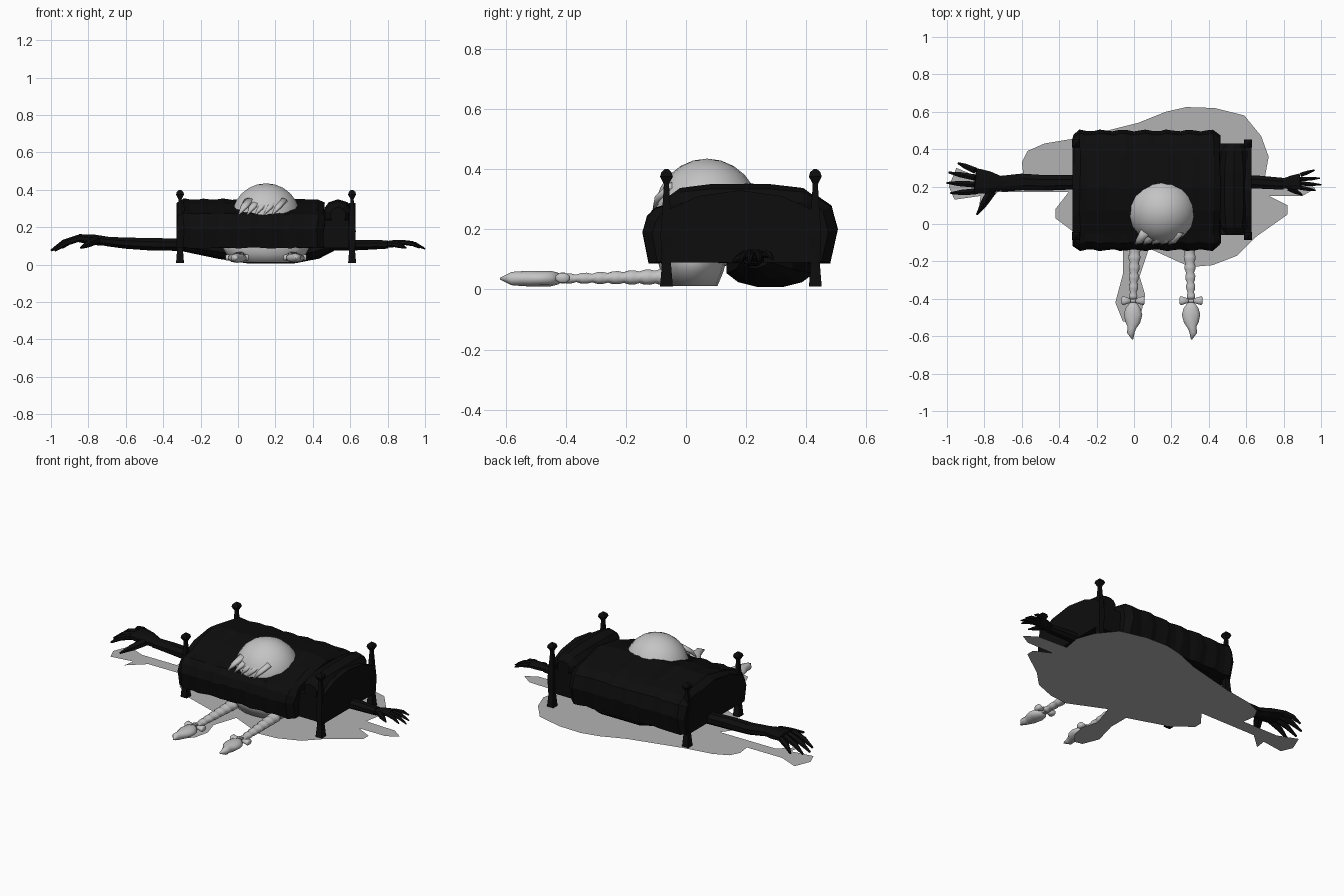
import bpy, bmesh, math, random
from mathutils import Vector

random.seed(4)
default = bpy.data.objects.get("Cube")
if default:
    bpy.data.objects.remove(default)


def material(name, value):
    m = bpy.data.materials.new(name)
    m.use_nodes = True
    col = (value, value, value, 1)
    m.diffuse_color = col
    bsdf = m.node_tree.nodes["Principled BSDF"]
    bsdf.inputs["Base Color"].default_value = col
    bsdf.inputs["Roughness"].default_value = 0.9
    return m


BLACK = material("near black", 0.004)
HAIR = material("light grey hair", 0.55)
SHADE = material("grey ground patch", 0.45)


def finish(name, bm, mat, smooth=False):
    if len(bm.faces) > 1:
        bmesh.ops.recalc_face_normals(bm, faces=bm.faces)
    mesh = bpy.data.meshes.new(name)
    bm.to_mesh(mesh)
    bm.free()
    mesh.materials.append(mat)
    for p in mesh.polygons:
        p.use_smooth = smooth
    ob = bpy.data.objects.new(name, mesh)
    bpy.context.collection.objects.link(ob)
    return ob


def loft(name, rings, mat, smooth=False):
    """Skin a list of closed rings of points and cap both ends."""
    bm = bmesh.new()
    loops = [[bm.verts.new(p) for p in ring] for ring in rings]
    n = len(loops[0])
    for a, b in zip(loops, loops[1:]):
        for i in range(n):
            j = (i + 1) % n
            bm.faces.new((a[i], a[j], b[j], b[i]))
    bm.faces.new(loops[0])
    bm.faces.new(loops[-1])
    return finish(name, bm, mat, smooth)


def tube(name, stations, mat, sides=8, smooth=False):
    """Stations are (x, y, z, half width, half height)."""
    pts = [Vector(s[:3]) for s in stations]
    rings = []
    for k, s in enumerate(stations):
        d = (pts[min(k + 1, len(pts) - 1)] - pts[max(k - 1, 0)]).normalized()
        side = Vector((1, 0, 0)) if abs(d.z) > 0.9 else d.cross(Vector((0, 0, 1))).normalized()
        up = side.cross(d)
        ring = []
        for i in range(sides):
            a = math.tau * (i + 0.5) / sides
            ring.append(pts[k] + side * s[3] * math.cos(a) + up * s[4] * math.sin(a))
        rings.append(ring)
    return loft(name, rings, mat, smooth)


def box(name, lo, hi, mat):
    rings = [[(lo[0], lo[1], z), (hi[0], lo[1], z), (hi[0], hi[1], z), (lo[0], hi[1], z)]
             for z in (lo[2], hi[2])]
    return loft(name, rings, mat)


# Bed frame, end boards and corner posts
box("bed_frame", (-0.31, -0.06, 0.09), (0.61, 0.43, 0.24), BLACK)
for label, x in (("footboard", -0.31), ("headboard", 0.61)):
    board = [(-0.07, 0.09), (0.43, 0.09), (0.43, 0.26), (0.32, 0.31), (0.18, 0.33), (0.04, 0.31), (-0.07, 0.26)]
    loft(label, [[(x + s, y, z) for y, z in board] for s in (-0.018, 0.018)], BLACK)
    for side, y in (("front", -0.065), ("back", 0.43)):
        shape = ((0.01, 0.03), (0.08, 0.022), (0.18, 0.028), (0.26, 0.02), (0.35, 0.012),
                 (0.375, 0.03), (0.39, 0.024), (0.4, 0.008))
        tube(f"{label}_{side}_post", [(x, y, z, r, r) for z, r in shape], BLACK, 4)

# Blanket with rippled hems, sagging slightly at its ends
profile = [(-0.12, 0.09), (-0.14, 0.19), (-0.125, 0.24), (-0.1, 0.27), (-0.05, 0.285), (0.07, 0.325),
           (0.2, 0.35), (0.36, 0.325), (0.43, 0.31), (0.48, 0.275), (0.5, 0.2), (0.475, 0.09)]
rings = []
count = 22
for k in range(count + 1):
    t = k / count
    end = 0.93 if k in (0, count) else 1
    ripple = 0.008 * math.sin(k * 1.9)
    ring = []
    for y, z in profile:
        dy = (y - 0.18) * (end + ripple * 2)
        dz = (z - 0.09) * (end + ripple) + random.uniform(-0.004, 0.004)
        ring.append((-0.325 + 0.785 * t + random.uniform(-0.006, 0.006), 0.18 + dy, 0.09 + dz))
    rings.append(ring)
loft("blanket", rings, BLACK)

# Pillow
tube("pillow", [(0.535, y, 0.265, 0.085 * s, 0.085 * s) for y, s in
                ((-0.06, 0.5), (-0.02, 0.85), (0.08, 1), (0.28, 1), (0.39, 0.85), (0.43, 0.5))], BLACK, 10)

# Body lying beneath the bed
tube("torso", [(-0.29, 0.23, 0.1, 0.05, 0.03), (-0.1, 0.27, 0.08, 0.11, 0.05), (0.05, 0.28, 0.07, 0.15, 0.065),
               (0.3, 0.28, 0.07, 0.15, 0.065), (0.42, 0.26, 0.08, 0.1, 0.05), (0.5, 0.23, 0.1, 0.05, 0.03)],
     BLACK, 12)

# Arms
tube("right_arm", [(-0.25, 0.225, 0.105, 0.04, 0.035), (-0.48, 0.22, 0.11, 0.045, 0.036),
                   (-0.6, 0.225, 0.115, 0.048, 0.032), (-0.71, 0.215, 0.125, 0.046, 0.027)], BLACK)
tube("left_arm", [(0.48, 0.22, 0.105, 0.04, 0.032), (0.65, 0.225, 0.105, 0.038, 0.03),
                  (0.8, 0.215, 0.108, 0.034, 0.024)], BLACK)


def hand(name, wrist, knuckle, spread, tips, thumb, r):
    """Palm from wrist to knuckles, with fingers fanned over the spread."""
    w, k = Vector(wrist), Vector(knuckle)
    tube(name + "_palm", [(*w, r * 2, r * 1.4), (*w.lerp(k, 0.5), spread * 0.85, r * 1.6),
                          (*k, spread, r * 1.2)], BLACK)
    for i, tip in enumerate(tips):
        base = k + Vector((0, spread * (0.75 - 0.5 * i), 0))
        mid = base.lerp(Vector(tip), 0.55) + Vector((0, 0, r * 0.6))
        tube(f"{name}_finger_{i + 1}", [(*base, r, r), (*mid, r * 0.85, r * 0.85), (*tip, r * 0.3, r * 0.3)], BLACK, 6)
    base = w.lerp(k, 0.4) - Vector((0, spread * 0.6, 0))
    mid = base.lerp(Vector(thumb), 0.5)
    tube(name + "_thumb", [(*base, r * 1.5, r * 1.3), (*mid, r * 1.2, r), (*thumb, r * 0.3, r * 0.3)], BLACK, 6)


hand("right_hand", (-0.7, 0.215, 0.125), (-0.85, 0.23, 0.142), 0.075,
     [(-0.94, 0.325, 0.09), (-0.99, 0.275, 0.08), (-1, 0.22, 0.075), (-0.98, 0.165, 0.075)],
     (-0.84, 0.05, 0.09), 0.019)
hand("left_hand", (0.79, 0.215, 0.108), (0.89, 0.228, 0.118), 0.046,
     [(0.965, 0.288, 0.1), (0.993, 0.245, 0.09), (1, 0.21, 0.085), (0.97, 0.18, 0.09)],
     (0.9, 0.155, 0.09), 0.013)

# Head of hair rising through the blanket
CX = 0.15
bm = bmesh.new()
bmesh.ops.create_uvsphere(bm, u_segments=18, v_segments=12, radius=1)
for v in bm.verts:
    v.co = Vector((CX + 0.187 * v.co.x, 0.07 + 0.177 * v.co.y, 0.25 + 0.185 * v.co.z))
finish("hair_crown", bm, HAIR, True)
for i in range(5):
    x = 0.02 + 0.045 * i
    tube(f"fringe_lock_{i + 1}", [(x + 0.04, -0.04, 0.345, 0.03, 0.015), (x + 0.01, -0.088, 0.305, 0.022, 0.013),
                                  (x - 0.015, -0.108, 0.268, 0.003, 0.003)], HAIR, 6, True)

# Hair spreading under the bed
loft("lower_hair", [[(CX + rx * math.cos(math.tau * i / 16), 0.02 + ry * math.sin(math.tau * i / 16), z)
                     for i in range(16)]
                    for z, rx, ry in ((0.2, 0.18, 0.1), (0.1, 0.235, 0.115), (0.06, 0.215, 0.105), (0.012, 0.16, 0.085))],
     HAIR, True)

# Braids with bows and tufts, mirrored about the head
for side, s in (("right", -1), ("left", 1)):
    x = CX + s * 0.155
    steps = 20
    braid = []
    for k in range(steps + 1):
        t = k / steps
        r = 0.036 - 0.017 * t + (0.004 if k % 3 else -0.003)
        braid.append((x - s * 0.012 * (1 - t), -0.05 - 0.35 * t, 0.042 - 0.006 * t, r, r * 0.75))
    tube(side + "_braid", braid, HAIR, 8, True)
    tuft = ((-0.42, 0, 0.018), (-0.45, 0, 0.042), (-0.485, 0, 0.052), (-0.525, 0.002, 0.042),
            (-0.555, 0.006, 0.024), (-0.58, 0.012, 0.022), (-0.618, 0.002, 0.003))
    tube(side + "_tuft", [(x + s * dx, y, 0.036, r, min(r, 0.026)) for y, dx, r in tuft], HAIR, 10, True)
    tube(side + "_bow_knot", [(x + d, -0.41, 0.038, 0.016, 0.02) for d in (-0.014, 0.014)], HAIR)
    for d in (-1, 1):
        tube(f"{side}_bow_loop_{'inner' if d == -s else 'outer'}",
             [(x + d * a, -0.41, 0.038, r, r * 0.7) for a, r in ((0.01, 0.01), (0.035, 0.02), (0.055, 0.026), (0.062, 0.018))],
             HAIR, 8, True)

# Flat ground patch
outline = [(-0.99, 0.2), (-0.95, 0.3), (-0.83, 0.25), (-0.59, 0.25), (-0.6, 0.33), (-0.57, 0.39), (-0.48, 0.43),
           (-0.3, 0.46), (0.02, 0.54), (0.17, 0.6), (0.28, 0.625), (0.43, 0.62), (0.59, 0.58), (0.68, 0.47),
           (0.72, 0.36), (0.7, 0.25), (0.9, 0.24), (0.97, 0.19), (0.9, 0.15), (0.72, 0.15), (0.82, 0.1), (0.82, 0.05),
           (0.65, -0.07), (0.55, -0.17), (0.42, -0.22), (0.3, -0.23), (0.08, -0.13), (0.03, -0.28), (0.06, -0.38),
           (0.04, -0.47), (-0.01, -0.53), (-0.06, -0.52), (-0.1, -0.42), (-0.06, -0.27), (-0.06, -0.14),
           (-0.3, -0.06), (-0.42, 0.03), (-0.42, 0.08), (-0.35, 0.17), (-0.73, 0.17), (-0.83, 0.08), (-0.82, 0.15), (-0.96, 0.13)]
bm = bmesh.new()
bm.faces.new([bm.verts.new((x, y, 0.006)) for x, y in reversed(outline)])
finish("ground_patch", bm, SHADE)
